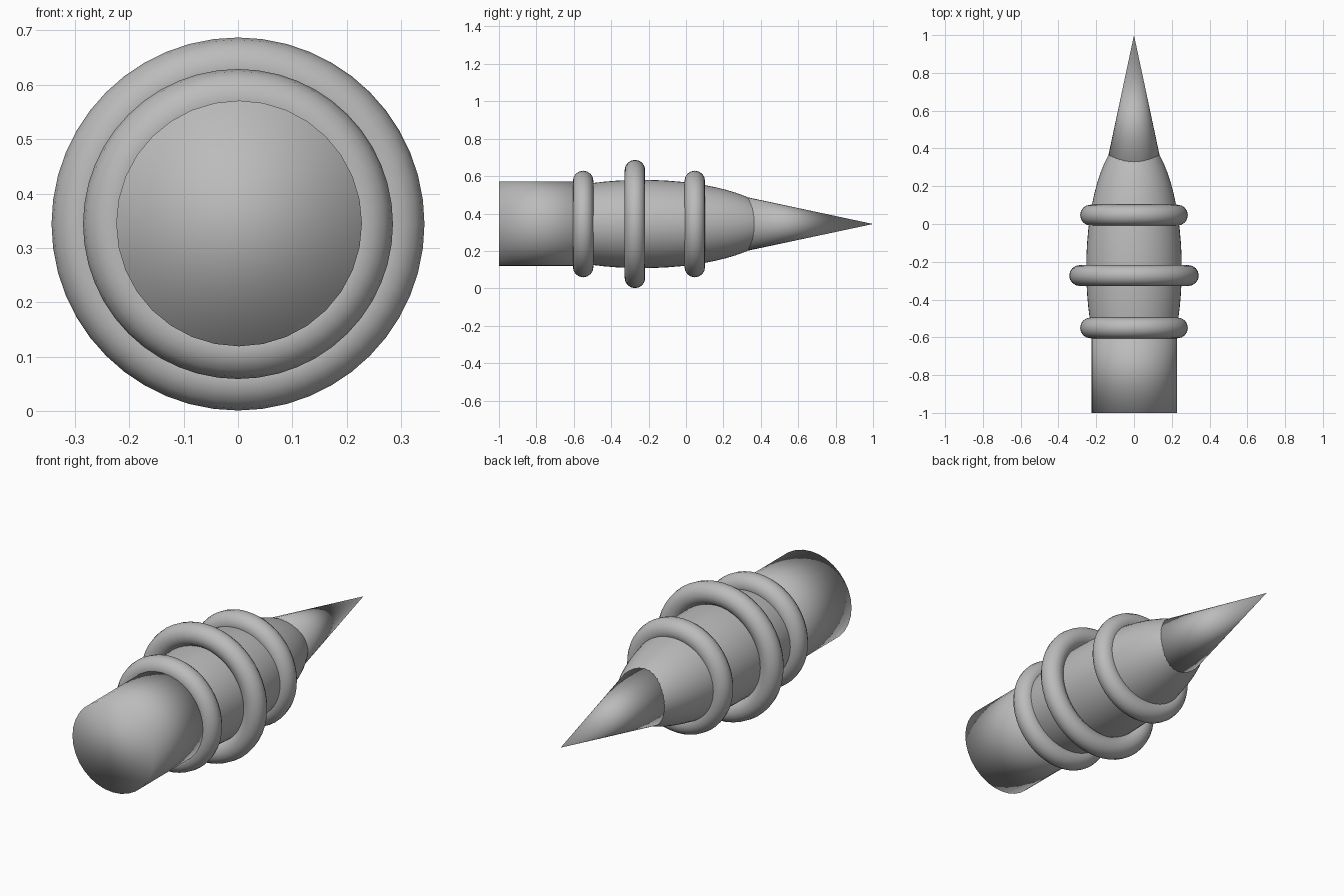
import bpy
import math

if "Cube" in bpy.data.objects:
    bpy.data.objects.remove(bpy.data.objects["Cube"])

AXIS_Z = 0.344                      # height of the long axis
TO_Y = (-math.pi / 2, 0, 0)         # turns local z onto +y

grey = bpy.data.materials.new("plain_grey")
grey.diffuse_color = (0.5, 0.5, 0.5, 1)
grey.use_nodes = True
grey.node_tree.nodes["Principled BSDF"].inputs["Base Color"].default_value = grey.diffuse_color


def finish(name):
    """Name, colour and smooth the part just added."""
    part = bpy.context.object
    part.name = name
    part.data.materials.append(grey)
    bpy.ops.object.shade_smooth()
    return part


# Straight shaft, with its shading rounded over the flat end
START, END = -1.0, -0.53
bpy.ops.mesh.primitive_cylinder_add(
    vertices=32, radius=0.226, depth=END - START,
    location=(0.002, (START + END) / 2, AXIS_Z + 0.001), rotation=TO_Y)
finish("shaft")

# Swollen middle, slightly wider than tall
bpy.ops.mesh.primitive_uv_sphere_add(
    segments=48, ring_count=32, radius=1,
    location=(0, -0.235, AXIS_Z), rotation=TO_Y)
bulge = finish("bulge")
bulge.scale = (0.253, 0.236, 0.71)

# Long pointed tip growing out of the bulge
BASE = 0.22
bpy.ops.mesh.primitive_cone_add(
    vertices=32, radius1=0.213 * (1 - BASE), radius2=0, depth=1 - BASE,
    location=(0, (1 + BASE) / 2, AXIS_Z), rotation=TO_Y)
finish("tip")

# Three round collars, the middle one larger
for name, y, radius in (("front_ring", -0.55, 0.23),
                        ("middle_ring", -0.273, 0.288),
                        ("back_ring", 0.047, 0.23)):
    bpy.ops.mesh.primitive_torus_add(
        major_segments=48, minor_segments=16,
        major_radius=radius, minor_radius=0.055,
        location=(0, y, AXIS_Z), rotation=TO_Y)
    finish(name)
